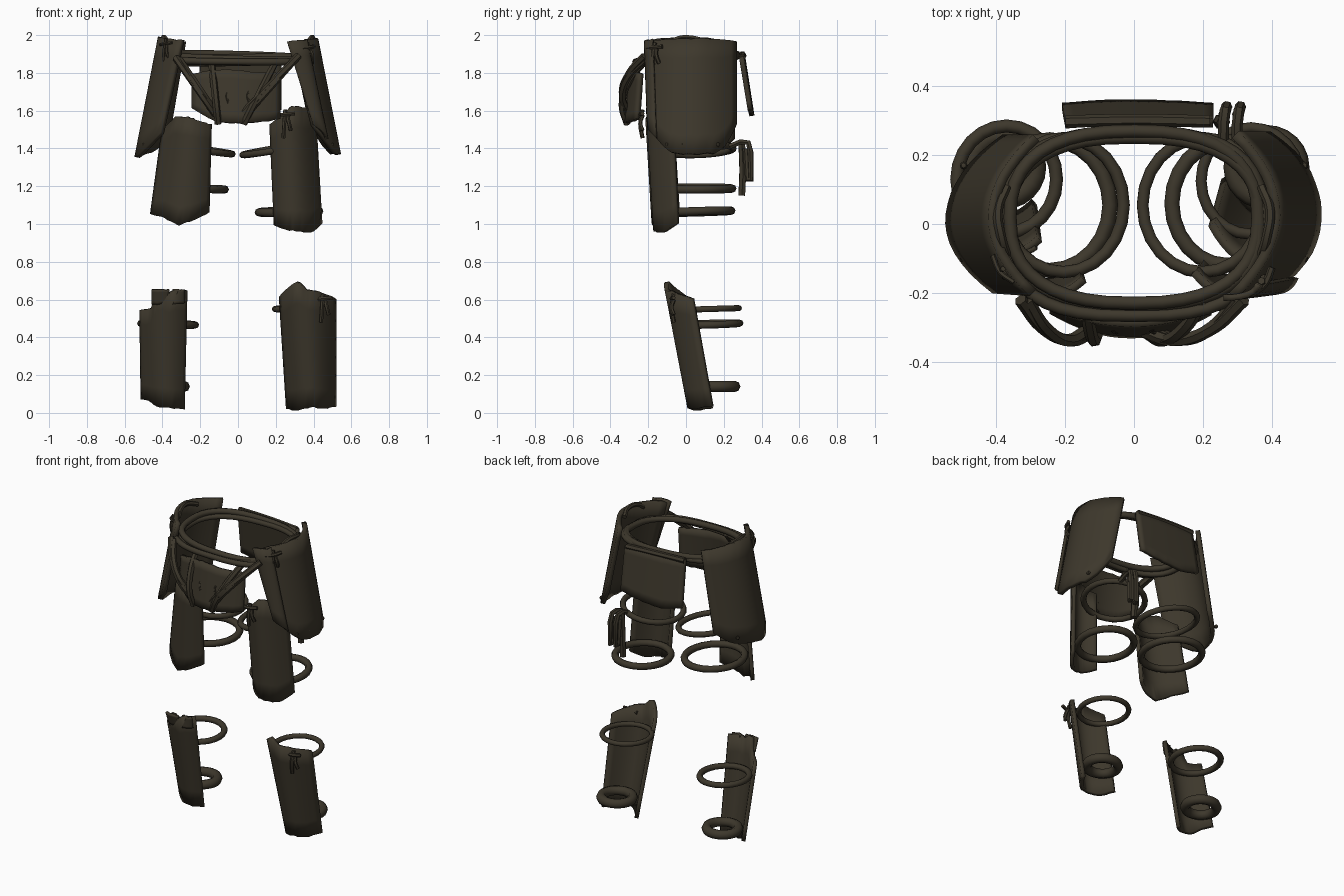
import bpy, math, random
from mathutils import Vector
random.seed(4)

mat = bpy.data.materials.new("dark worn leather brown")
mat.diffuse_color = (0.047, 0.039, 0.025, 1)


def finish(ob, angle=35):
    ob.data.materials.clear()
    ob.data.materials.append(mat)
    bpy.ops.object.select_all(action='DESELECT')
    ob.select_set(True)
    bpy.context.view_layer.objects.active = ob
    if ob.type == 'CURVE':
        bpy.ops.object.convert(target='MESH')
    bpy.ops.object.shade_smooth_by_angle(angle=math.radians(angle))


def pick(values, u):
    """Piecewise-linear lookup, u from 0 to 1."""
    f = u * (len(values) - 1)
    i = min(int(f), len(values) - 2)
    return values[i] + (values[i + 1] - values[i]) * (f - i)


def plate(name, top, bottom, ztop, zbot, thick=0.022, nu=16, nv=6, rough=0.006, power=2.0):
    """Bowed plate. top/bottom = (edge xy, edge xy, bow xy); ztop/zbot = edge heights across."""
    zt, zb = max(ztop), min(zbot)
    verts, faces = [], []
    for i in range(nu + 1):
        u = i / nu
        bow = 1 - abs(2 * u - 1) ** power
        a = pick(ztop, u) - random.uniform(0, rough)
        b = pick(zbot, u) + random.uniform(0, rough)
        for j in range(nv + 1):
            z = b + (a - b) * j / nv
            t = (z - zb) / (zt - zb)
            p = []
            for k in (0, 1):
                ends = [e[0][k] * (1 - u) + e[1][k] * u + e[2][k] * bow for e in (bottom, top)]
                p.append(ends[0] * (1 - t) + ends[1] * t)
            verts.append((p[0], p[1], z))
    n = nv + 1
    for i in range(nu):
        for j in range(nv):
            q = i * n + j
            faces.append((q, q + n, q + n + 1, q + 1))
    me = bpy.data.meshes.new(name)
    me.from_pydata(verts, [], faces)
    ob = bpy.data.objects.new(name, me)
    bpy.context.collection.objects.link(ob)
    m = ob.modifiers.new("thickness", 'SOLIDIFY')
    m.thickness = thick
    m.offset = 0
    finish(ob)


def rope(name, pts, r=0.016, closed=False, sides=1, smooth=True):
    """Round cord through the given points."""
    cu = bpy.data.curves.new(name, 'CURVE')
    cu.dimensions = '3D'
    cu.bevel_depth = r
    cu.bevel_resolution = sides
    cu.use_fill_caps = True
    if smooth and not closed:
        sp = cu.splines.new('BEZIER')
        sp.bezier_points.add(len(pts) - 1)
        for b, p in zip(sp.bezier_points, pts):
            b.co = p
            b.handle_left_type = b.handle_right_type = 'AUTO'
        sp.resolution_u = 5
    else:
        sp = cu.splines.new('POLY')
        sp.points.add(len(pts) - 1)
        for b, p in zip(sp.points, pts):
            b.co = (*p, 1)
    sp.use_cyclic_u = closed
    ob = bpy.data.objects.new(name, cu)
    bpy.context.collection.objects.link(ob)
    finish(ob, 50)


def ring(name, c, rx, ry, r=0.018, tx=0.0, ty=0.0, n=24, e=1.0):
    """Closed loop; tx and ty tilt it, e < 1 squares it off."""
    pts = []
    for i in range(n):
        a = 2 * math.pi * i / n
        cx, sy = math.cos(a), math.sin(a)
        x = math.copysign(abs(cx) ** e, cx) * rx
        y = math.copysign(abs(sy) ** e, sy) * ry
        pts.append((c[0] + x, c[1] + y, c[2] + x * tx + y * ty))
    rope(name, pts, r, True, 2)


# Waist ropes
ring("waist_rope_upper", (0, 0.02, 1.885), 0.36, 0.25, 0.019, -0.03, 0.05, 40, 0.8)
ring("waist_rope_middle", (0, 0.0, 1.872), 0.375, 0.267, 0.018, -0.01, 0.05, 40, 0.72)
ring("waist_rope_lower", (0, 0.005, 1.868), 0.365, 0.245, 0.017, 0.02, 0.06, 40, 0.8)

# Hip plates, flaring outwards
plate("hip_plate_right", ((0.28, -0.21), (0.29, 0.26), (0.125, 0)),
      ((0.435, -0.19), (0.42, 0.26), (0.105, 0)),
      [1.96, 1.98, 1.98, 1.985, 1.98, 1.97],
      [1.52, 1.44, 1.38, 1.37, 1.365, 1.365, 1.37, 1.37, 1.42, 1.52], 0.028)
plate("hip_plate_left", ((-0.28, 0.25), (-0.29, -0.20), (-0.125, 0)),
      ((-0.39, 0.25), (-0.43, -0.19), (-0.125, 0)),
      [1.97, 1.98, 1.99, 1.99, 1.985, 1.975], [1.45, 1.38, 1.37, 1.36, 1.35, 1.36, 1.40, 1.48], 0.028)
# Raised front flap of the right hip plate
plate("hip_flap_right", ((0.255, -0.215), (0.36, -0.175), (0.02, -0.01)),
      ((0.42, -0.195), (0.47, -0.155), (0.01, -0.01)), [1.97, 1.98], [1.52, 1.45], 0.018, 6)

# Cord tucked along the hip plate tops, and rivets along their lower edges
for side, s in (("left", -1), ("right", 1)):
    rope(f"hip_top_cord_{side}", [(s * 0.37, -0.09, 1.95), (s * 0.385, -0.04, 1.982),
         (s * 0.395, 0.04, 1.984), (s * 0.37, 0.11, 1.96)], 0.014)
    for k, y in enumerate((-0.10, -0.02, 0.17)):
        bpy.ops.mesh.primitive_uv_sphere_add(segments=8, ring_count=5, radius=0.012,
                                             location=(s * (0.52 if abs(y - .03) < .1 else 0.495), y, 1.42))
        bpy.context.object.name = f"hip_rivet_{side}_{k}"
        finish(bpy.context.object)

# Back plate, hung from the waist
plate("back_plate", ((0.23, 0.29), (-0.20, 0.29), (0, 0.008)),
      ((0.23, 0.345), (-0.21, 0.345), (0, 0.005)),
      [1.89, 1.90, 1.905], [1.60, 1.58, 1.57, 1.60], 0.026)
rope("back_plate_roll", [(-0.2, 0.298, 1.898), (0, 0.302, 1.892), (0.22, 0.298, 1.88)], 0.018)

# Front panel
plate("front_panel", ((-0.24, -0.235), (0.22, -0.235), (0, -0.05)),
      ((-0.24, -0.255), (0.22, -0.255), (0, -0.065)),
      [1.80, 1.82, 1.81, 1.80], [1.61, 1.54, 1.53, 1.535, 1.55], 0.026)
# Straps crossing in front of the panel
straps = [((-0.33, 1.88), (-0.12, 1.58)), ((-0.14, 1.86), (-0.105, 1.53)), ((-0.31, 1.87), (-0.14, 1.62)),
          ((0.32, 1.89), (0.03, 1.59)), ((0.20, 1.86), (0.03, 1.53)), ((0.30, 1.87), (0.06, 1.60))]
for k, ((x0, z0), (x1, z1)) in enumerate(straps):
    pts = [(x0 + (x1 - x0) * t, y, z0 + (z1 - z0) * t)
           for t, y in ((0, -0.22), (0.3, -0.30), (0.7, -0.338), (1, -0.312))]
    rope(f"front_strap_{k}", pts, 0.019)
for k, x in enumerate((-0.05, 0.06)):
    rope(f"front_stitch_{k}", [(x, -0.30, 1.71), (x - 0.01, -0.31, 1.68), (x, -0.315, 1.64)], 0.006)

# Thigh plates
plate("thigh_plate_right", ((0.17, -0.145), (0.40, -0.07), (0, -0.09)),
      ((0.20, -0.105), (0.44, -0.04), (0, -0.085)),
      [1.53, 1.58, 1.63, 1.62, 1.61], [0.99, 0.965, 0.96, 0.95, 1.00], 0.024)
plate("thigh_plate_left", ((-0.385, -0.07), (-0.145, -0.165), (0, -0.08)),
      ((-0.465, -0.035), (-0.16, -0.115), (0, -0.09)),
      [1.50, 1.57, 1.57, 1.55, 1.53], [1.05, 1.03, 0.99, 1.02, 1.06], 0.024)
# Thigh rings
ring("thigh_ring_left_upper", (-0.205, 0.055, 1.395), 0.175, 0.195, 0.018, -0.14, 0.02)
ring("thigh_ring_left_lower", (-0.245, 0.055, 1.188), 0.175, 0.19, 0.022, -0.03, 0)
ring("thigh_ring_right_upper", (0.20, 0.055, 1.395), 0.175, 0.195, 0.018, 0.17, 0.03)
ring("thigh_ring_right_lower", (0.27, 0.06, 1.065), 0.16, 0.18, 0.022, 0.02, 0.03)

# Hanging strap tied at the back of the right upper ring
for k, dx in enumerate((-0.02, 0.02)):
    rope(f"hanging_strap_{k}", [(0.28 + dx, 0.23, 1.41), (0.28 + dx, 0.29, 1.435), (0.285 + dx, 0.33, 1.43),
         (0.29 + dx, 0.342, 1.38), (0.29 + dx, 0.345, 1.235), (0.285 + dx, 0.325, 1.235),
         (0.28 + dx, 0.315, 1.40)], 0.016, smooth=False)
rope("hanging_strap_tail", [(0.26, 0.295, 1.43), (0.25, 0.30, 1.28), (0.25, 0.295, 1.15)], 0.02)

# Shin plates
plate("shin_plate_right", ((0.22, -0.02), (0.51, 0.02), (0, -0.11)),
      ((0.265, 0.14), (0.51, 0.145), (0, -0.12)),
      [0.62, 0.67, 0.70, 0.655, 0.65, 0.63, 0.61], [0.02, 0.01, 0.03, 0.02, 0.03], 0.024)
plate("shin_plate_left", ((-0.515, -0.01), (-0.275, -0.045), (0, -0.065)),
      ((-0.505, 0.14), (-0.29, 0.065), (0, -0.075)),
      [0.55, 0.55, 0.56, 0.655, 0.655, 0.64, 0.655, 0.65, 0.65],
      [0.07, 0.06, 0.03, 0.03, 0.02, 0.02], 0.024)
# Two folded tabs at the top of the left shin plate
for k, (x0, x1) in enumerate(((-0.455, -0.365), (-0.345, -0.285))):
    plate(f"shin_tab_left_{k}", ((x0, -0.075 - 0.02 * (k == 0)), (x1, -0.10 + 0.03 * k), (0, -0.01)),
          ((x0, -0.06 - 0.02 * k), (x1, -0.075 + 0.02 * k), (0, -0.01)), [0.66, 0.655], [0.57, 0.58], 0.014, 6)
# Shin rings
ring("shin_ring_left_upper", (-0.37, 0.13, 0.47), 0.145, 0.155, 0.019, -0.03, 0.03)
ring("shin_ring_right_upper", (0.34, 0.125, 0.55), 0.145, 0.155, 0.016, 0.0, 0.03)
for side, x in (("left", -0.38), ("right", 0.385)):
    ring(f"shin_ring_{side}_lower", (x, 0.165, 0.14), 0.095, 0.093, 0.03)


# Cross-tied knots on the armour plates
def knot(name, x, y, z, out=(0, -0.012), r=0.011):
    side = Vector((-out[1], out[0], 0)).normalized()
    for k, (w, h, w2, h2) in enumerate(((-0.05, 0.02, 0.05, 0.03), (0, 0.05, -0.01, -0.10), (0.01, 0.02, 0.03, -0.06))):
        c = Vector((x, y, z))
        o = Vector((out[0], out[1], 0))
        a = c + side * w + Vector((0, 0, h))
        b = c + side * w2 + Vector((0, 0, h2))
        rope(f"{name}_{k}", [a, (a + b) / 2 + o, b], r)


knot("thigh_knot_right", 0.25, -0.23, 1.555)
knot("shin_knot_right", 0.45, -0.065, 0.58)
knot("hip_knot_right", 0.37, -0.165, 1.91, (0.01, -0.008))
knot("hip_knot_left", -0.38, -0.13, 1.93, (-0.01, -0.008), 0.008)
